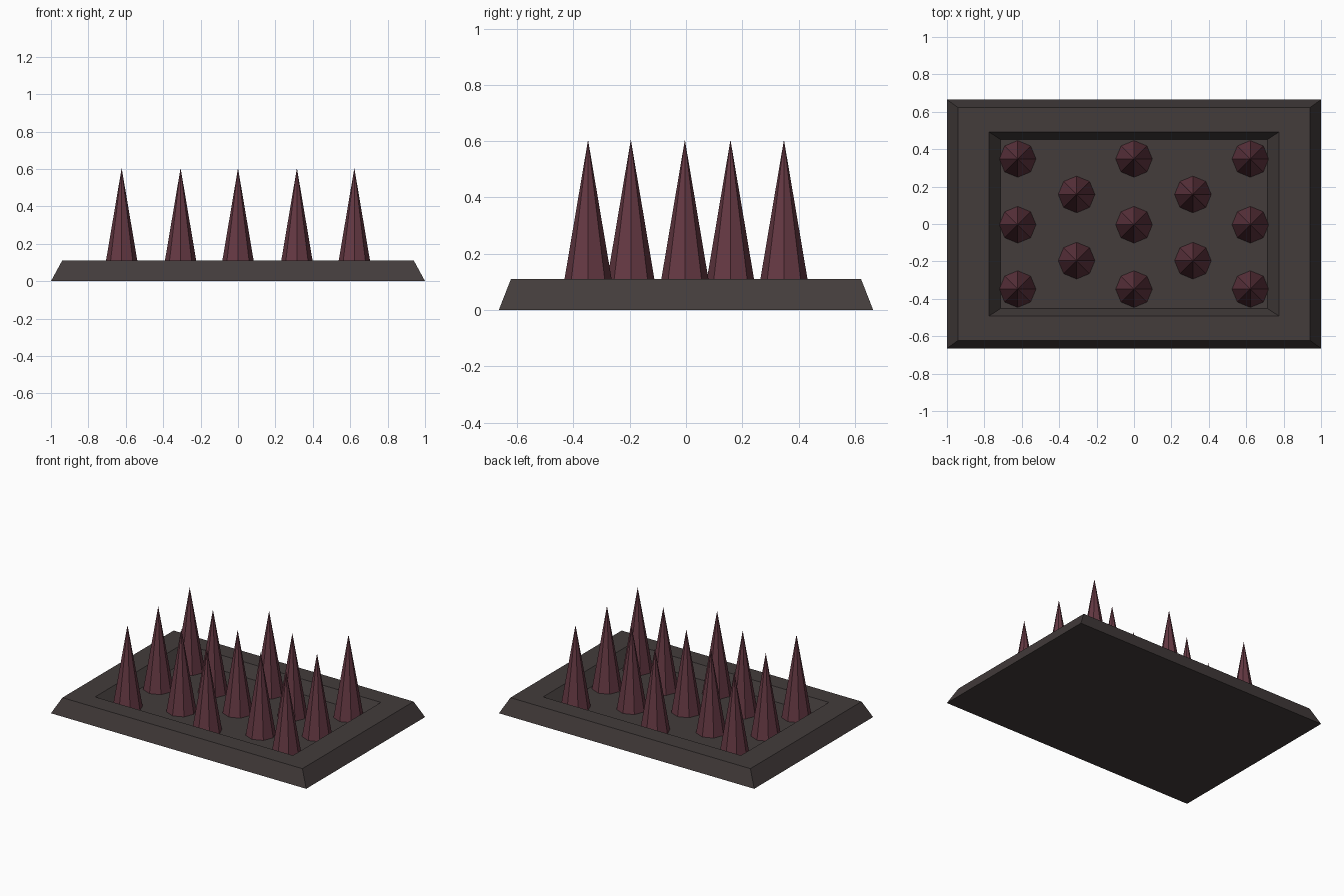
import bpy, bmesh, math

if "Cube" in bpy.data.objects:
    bpy.data.objects.remove(bpy.data.objects["Cube"])


def material(name, rgb):
    m = bpy.data.materials.new(name)
    m.diffuse_color = (*rgb, 1)
    m.use_nodes = True
    m.node_tree.nodes["Principled BSDF"].inputs["Base Color"].default_value = m.diffuse_color
    return m


def finish(name, bm, mat):
    bmesh.ops.recalc_face_normals(bm, faces=bm.faces[:])
    mesh = bpy.data.meshes.new(name)
    bm.to_mesh(mesh)
    bm.free()
    mesh.materials.append(mat)
    obj = bpy.data.objects.new(name, mesh)
    bpy.context.collection.objects.link(obj)
    return obj


stone = material("dark stone", (0.056, 0.045, 0.044))
spike_red = material("dark maroon", (0.130, 0.040, 0.056))

FLOOR = 0.025

# Base tray: rectangular rings (half x, half y, z) from the underside to the recess floor
rings = [(1.0, 0.665, 0), (0.94, 0.622, 0.11), (0.775, 0.492, 0.11), (0.714, 0.452, FLOOR)]
bm = bmesh.new()
loops = [[bm.verts.new((sx * x, sy * y, z)) for sx, sy in ((-1, -1), (1, -1), (1, 1), (-1, 1))]
         for x, y, z in rings]
for a, b in zip(loops, loops[1:]):
    for i in range(4):
        j = (i + 1) % 4
        bm.faces.new((a[i], a[j], b[j], b[i]))
bm.faces.new(loops[0][::-1])
bm.faces.new(loops[-1])
finish("base_tray", bm, stone)

# Spikes: three rows of three with staggered rows of two between
rows = [(y, (-0.622, 0, 0.622)) for y in (-0.348, -0.004, 0.348)]
rows += [(y, (-0.307, 0.315)) for y in (-0.196, 0.158)]
for y, xs in rows:
    for x in xs:
        bm = bmesh.new()
        ring = [bm.verts.new((0.098 * math.cos(k * math.pi / 4), 0.098 * math.sin(k * math.pi / 4), 0))
                for k in range(8)]
        tip = bm.verts.new((0, 0, 0.605 - FLOOR))
        for k in range(8):
            bm.faces.new((ring[k], ring[(k + 1) % 8], tip))
        bm.faces.new(ring[::-1])
        finish("spike", bm, spike_red).location = (x, y, FLOOR)
